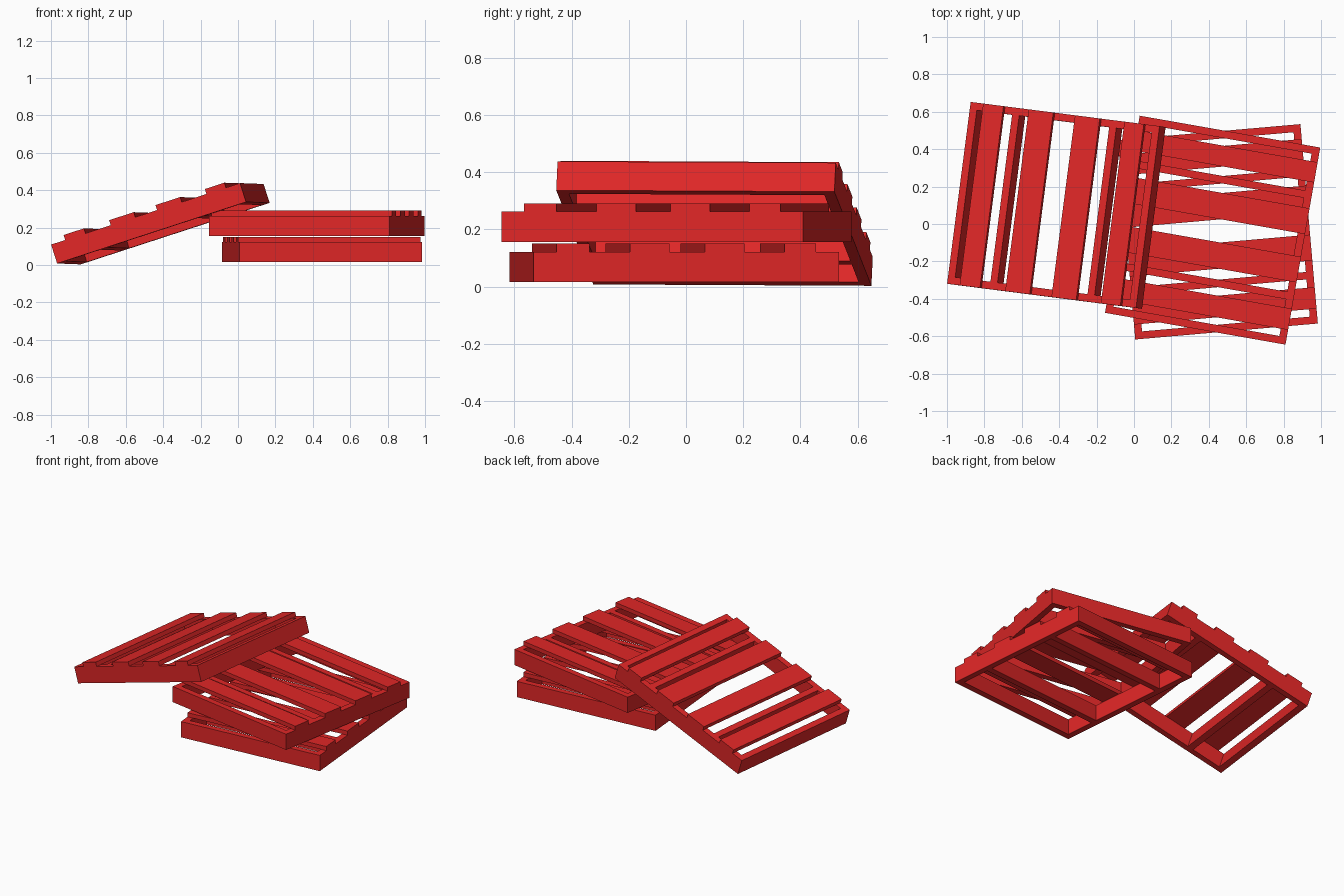
import bpy, bmesh
from math import radians
from mathutils import Matrix, Vector

if "Cube" in bpy.data.objects:
    bpy.data.objects.remove(bpy.data.objects["Cube"])

L, W, H = 1.07, 0.98, 0.106      # pallet length, width, frame height
T, SLAT = 0.04, 0.028            # board thickness, slat thickness

red = bpy.data.materials.new("red_paint")
red.diffuse_color = (0.75, 0.02, 0.02, 1)
red.use_nodes = True
red.node_tree.nodes["Principled BSDF"].inputs["Base Color"].default_value = red.diffuse_color


def boards(name, boxes):
    """One mesh made of boxes given as (x0, x1, y0, y1, z0, z1)."""
    bm = bmesh.new()
    for x0, x1, y0, y1, z0, z1 in boxes:
        m = Matrix.Translation(((x0 + x1) / 2, (y0 + y1) / 2, (z0 + z1) / 2))
        m = m @ Matrix.Diagonal((x1 - x0, y1 - y0, z1 - z0, 1))
        bmesh.ops.create_cube(bm, size=1, matrix=m)
    me = bpy.data.meshes.new(name)
    bm.to_mesh(me)
    bm.free()
    me.materials.append(red)
    return me


# outer frame: two side rails and two end boards
frame = boards("pallet_frame", [
    (0, L, 0, T, 0, H), (0, L, W - T, W, 0, H),
    (0, T, T, W - T, 0, H), (L - T, L, T, W - T, 0, H)])

# inner cross bars between the rails
bars = boards("pallet_cross_bars",
              [(x, x + T, T, W - T, 0, H) for x in (0.24, 0.79)])

# deck slats lying on the frame
slats = boards("pallet_slats", [
    (a, b, 0, W, H, H + SLAT)
    for a, b in ((0.08, 0.195), (0.338, 0.477), (0.60, 0.74), (0.88, 0.99))])


def pallet(name, corner, yaw, tilt=0, roll=0):
    m = (Matrix.Translation(Vector(corner))
         @ Matrix.Rotation(radians(yaw), 4, 'Z')
         @ Matrix.Rotation(radians(tilt), 4, 'Y')
         @ Matrix.Rotation(radians(roll), 4, 'X'))
    for part, me in (("frame", frame), ("cross_bars", bars), ("slats", slats)):
        ob = bpy.data.objects.new(f"{name}_pallet_{part}", me)
        ob.matrix_world = m
        bpy.context.collection.objects.link(ob)


pallet("bottom", (0.983, -0.532, 0.016), 95)
pallet("middle", (0.81, -0.645, 0.156), 80)
pallet("leaning", (-0.967, -0.324, 0.008), -7.3, -17.9, -0.3)
